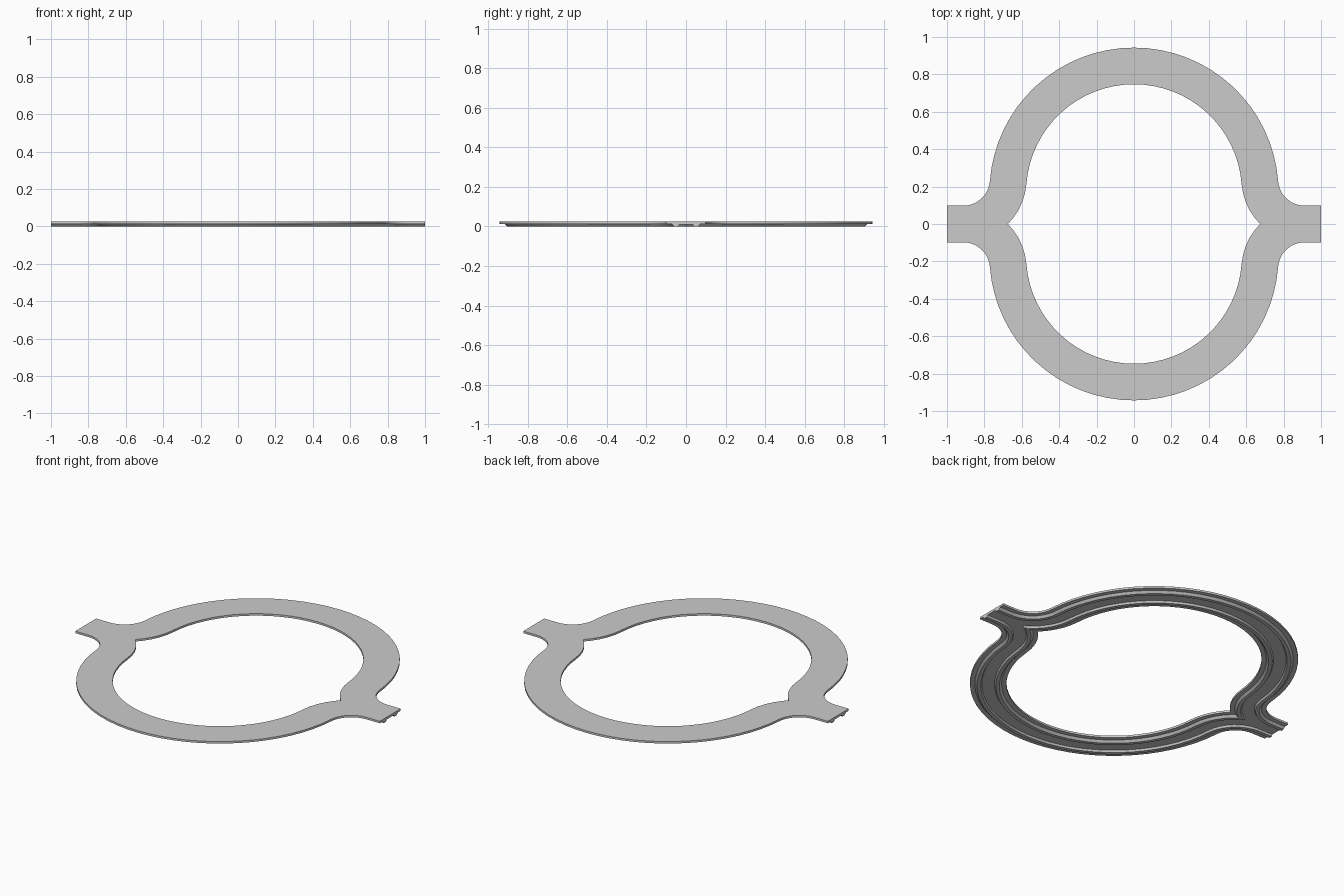
import bpy, bmesh, math
from mathutils import Vector

if "Cube" in bpy.data.objects:
    bpy.data.objects.remove(bpy.data.objects["Cube"])

# Centre line of the upper branch: right end, fillet, big arc, mirrored left side
R, CY = 0.675, 0.17        # big arc
r, fy = 0.24, 0.24         # entry fillet
fx = math.sqrt((R + r) ** 2 - (fy - CY) ** 2)
a0 = math.atan2(fy - CY, fx)

# entries are (point, outward normal)
right = [(Vector((1, 0)), Vector((0, 1)))]
N = 10
for i in range(N + 1):
    a = 1.5 * math.pi + (a0 - math.pi / 2) * i / N
    d = Vector((math.cos(a), math.sin(a)))
    right.append((Vector((fx, fy)) + d * r, -d))
M = 16
for i in range(1, M + 1):
    a = a0 + (math.pi / 2 - a0) * i / M
    d = Vector((math.cos(a), math.sin(a)))
    right.append((Vector((0, CY)) + d * R, d))
flip = lambda v: Vector((-v.x, v.y))
path = right + [(flip(p), flip(n)) for p, n in reversed(right[:-1])]

# Cross-section (offset, height): flat deck with two rails underneath
half = [(0.098, 0.025), (0.098, 0.013), (0.072, 0.013), (0.06, 0.0),
        (0.04, 0.0), (0.034, 0.011)]
section = half + [(-x, z) for x, z in reversed(half)]

# Sweep the section along the path
bm = bmesh.new()
rings = [[bm.verts.new((p.x + n.x * o, p.y + n.y * o, z)) for o, z in section]
         for p, n in path]
K = len(section)
for A, B in zip(rings, rings[1:]):
    for k in range(K):
        j = (k + 1) % K
        bm.faces.new((A[k], A[j], B[j], B[k]))
bm.faces.new(rings[0])
bm.faces.new(rings[-1])

# Trim at the centre line and mirror for the lower branch
bmesh.ops.bisect_plane(bm, geom=bm.verts[:] + bm.edges[:] + bm.faces[:],
                       plane_co=(0, 0, 0), plane_no=(0, -1, 0), clear_outer=True)
bmesh.ops.mirror(bm, geom=bm.verts[:] + bm.edges[:] + bm.faces[:],
                 axis='Y', merge_dist=0.0005)
bmesh.ops.remove_doubles(bm, verts=bm.verts[:], dist=0.0002)
bmesh.ops.recalc_face_normals(bm, faces=bm.faces[:])

mesh = bpy.data.meshes.new("split_track")
bm.to_mesh(mesh)
bm.free()
track = bpy.data.objects.new("split_track", mesh)
bpy.context.collection.objects.link(track)
bpy.context.view_layer.objects.active = track
track.select_set(True)
bpy.ops.object.shade_smooth_by_angle(angle=math.radians(30))
